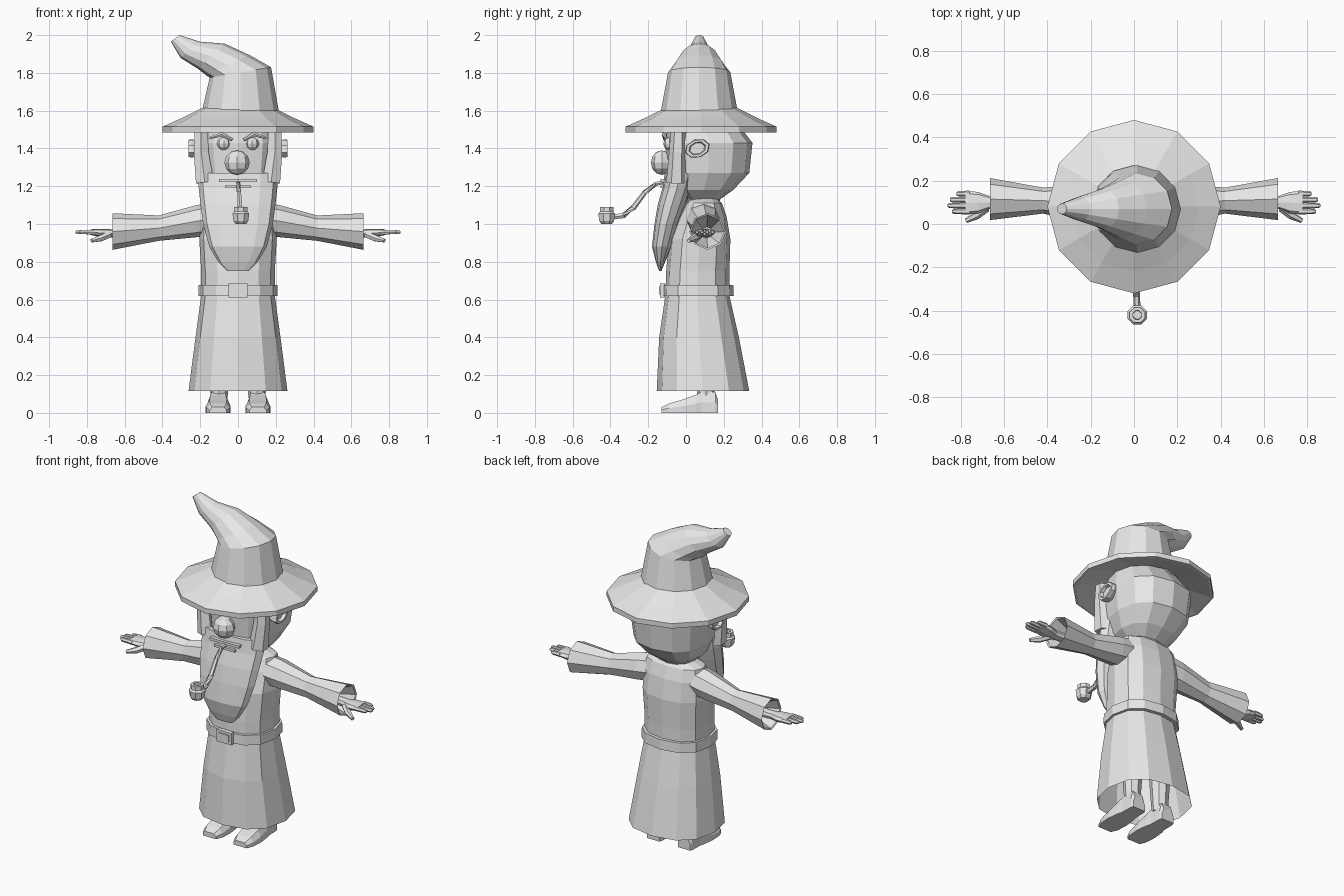
import bpy, bmesh, math
from mathutils import Vector

mat = bpy.data.materials.new("light grey")
mat.diffuse_color = (0.8, 0.8, 0.8, 1)


def finish(name, bm):
    bmesh.ops.recalc_face_normals(bm, faces=bm.faces)
    me = bpy.data.meshes.new(name)
    bm.to_mesh(me)
    bm.free()
    me.materials.append(mat)
    ob = bpy.data.objects.new(name, me)
    bpy.context.collection.objects.link(ob)
    return ob


def loft(name, rings, cap0=True, cap1=True):
    """Skin a list of point rings that share one point count."""
    bm = bmesh.new()
    vs = [[bm.verts.new(p) for p in r] for r in rings]
    n = len(vs[0])
    for a, b in zip(vs, vs[1:]):
        for i in range(n):
            j = (i + 1) % n
            bm.faces.new((a[i], a[j], b[j], b[i]))
    if cap0:
        bm.faces.new(vs[0])
    if cap1:
        bm.faces.new(vs[-1])
    return finish(name, bm)


def oval(c, u, v, n=12, p=2.0, phase=0.0):
    """Superellipse ring around c spanned by the half axes u and v."""
    c, u, v = Vector(c), Vector(u), Vector(v)
    pts = []
    for i in range(n):
        a = 2 * math.pi * (i + phase) / n
        co, si = math.cos(a), math.sin(a)
        pts.append(c + u * math.copysign(abs(co) ** (2 / p), co)
                   + v * math.copysign(abs(si) ** (2 / p), si))
    return pts


def level(z, rx, y0, y1, n=12, p=2.4, x=0.0):
    """Horizontal ring from its height, half width and front/back limits."""
    return oval((x, (y0 + y1) / 2, z), (rx, 0, 0), (0, (y1 - y0) / 2, 0), n, p)


def tube(name, pts, radii, n=6, flat=1.0):
    """Tapered tube along a path; flat squashes it on its second axis."""
    pts = [Vector(p) for p in pts]
    rings = []
    for i, p in enumerate(pts):
        t = (pts[min(i + 1, len(pts) - 1)] - pts[max(i - 1, 0)]).normalized()
        ref = Vector((0, 1, 0)) if abs(t.y) < 0.8 else Vector((1, 0, 0))
        u = t.cross(ref).normalized()
        rings.append(oval(p, u * radii[i], t.cross(u) * radii[i] * flat, n, 2, 0.5))
    return loft(name, rings)


def ball(name, loc, size, u=8, v=6):
    bm = bmesh.new()
    bmesh.ops.create_uvsphere(bm, u_segments=u, v_segments=v, radius=1)
    for w in bm.verts:
        w.co = Vector(w.co[k] * size[k] + loc[k] for k in range(3))
    return finish(name, bm)


def box(name, lo, hi):
    bm = bmesh.new()
    bmesh.ops.create_cube(bm, size=1)
    for w in bm.verts:
        w.co = Vector((lo[k] + hi[k]) / 2 + w.co[k] * (hi[k] - lo[k]) for k in range(3))
    return finish(name, bm)


# Hat: wide brim with a thin edge, then a crown bending over to one side
def brim(r, z):
    return oval((0, 0.08, z), (r, 0, 0), (0, r, 0))


loft("hat_brim", [brim(0.20, 1.54), brim(0.385, 1.485), brim(0.4, 1.485),
                  brim(0.4, 1.515), brim(0.30, 1.56), brim(0.19, 1.615)], False, False)
crown = [  # left x, left z, right x, right z, half depth
    (-0.19, 1.60, 0.22, 1.575, 0.205),
    (-0.15, 1.775, 0.175, 1.83, 0.165),
    (-0.165, 1.785, 0.06, 1.895, 0.135),
    (-0.21, 1.82, -0.07, 1.955, 0.095),
    (-0.305, 1.88, -0.20, 1.965, 0.055),
    (-0.355, 1.965, -0.31, 2.0, 0.025)]
loft("hat_crown", [oval(((a + c) / 2, 0.07, (b + d) / 2), ((c - a) / 2, 0, (d - b) / 2), (0, h, 0))
                   for a, b, c, d, h in crown], False)

# Head and neck
loft("head", [level(*r) for r in (
    (1.05, 0.08, 0.02, 0.16), (1.13, 0.11, 0.0, 0.18), (1.18, 0.17, -0.06, 0.25),
    (1.27, 0.215, -0.10, 0.335), (1.43, 0.235, -0.11, 0.352), (1.56, 0.19, -0.09, 0.25))])

# Beard hanging in front of the chest
loft("beard", [level(*r) for r in (
    (1.27, 0.212, -0.112, 0.05), (1.19, 0.208, -0.125, 0.03), (1.10, 0.198, -0.15, 0.0),
    (1.0, 0.185, -0.167, -0.04), (0.88, 0.152, -0.18, -0.075),
    (0.80, 0.105, -0.16, -0.11), (0.75, 0.055, -0.142, -0.13))])

# Face
ball("nose", (-0.005, -0.128, 1.325), (0.067, 0.058, 0.065))
box("upper_lip", (-0.10, -0.135, 1.222), (0.10, -0.10, 1.238))
box("lower_lip", (-0.07, -0.136, 1.19), (0.07, -0.10, 1.205))

# Robe: torso and open skirt
loft("robe_torso", [level(*r) for r in (
    (0.60, 0.195, -0.11, 0.23), (0.75, 0.195, -0.105, 0.23), (0.92, 0.205, -0.09, 0.235),
    (1.04, 0.20, -0.04, 0.215), (1.11, 0.185, 0.0, 0.19), (1.14, 0.10, 0.03, 0.165))])
loft("robe_skirt", [level(*r) for r in (
    (0.62, 0.195, -0.11, 0.23), (0.40, 0.225, -0.142, 0.28), (0.115, 0.262, -0.155, 0.335))],
    False, False)

# Belt and buckle
loft("belt", [level(*r) for r in (
    (0.618, 0.19, -0.10, 0.22), (0.618, 0.21, -0.127, 0.253),
    (0.678, 0.208, -0.125, 0.25), (0.678, 0.19, -0.10, 0.22))], False, False)
box("buckle", (-0.05, -0.137, 0.612), (0.05, -0.11, 0.685))
box("buckle_plate", (-0.033, -0.142, 0.627), (0.033, -0.136, 0.67))

# Pipe: curved stem and hollow eight-sided bowl
tube("pipe_stem", [(0, -0.10, 1.225), (0.0, -0.16, 1.212), (0.005, -0.22, 1.165),
                   (0.01, -0.28, 1.085), (0.012, -0.33, 1.045), (0.015, -0.40, 1.035)],
     [0.011, 0.012, 0.013, 0.015, 0.016, 0.015])
loft("pipe_bowl", [oval((0.015, -0.42, z), (r, 0, 0), (0, r, 0), 8, 2, 0.5) for z, r in (
    (1.0, 0.03), (1.015, 0.042), (1.055, 0.048), (1.065, 0.038),
    (1.09, 0.038), (1.09, 0.022), (1.04, 0.02))])

for s, side in ((1, "right"), (-1, "left")):
    # Closed eyes, brows, sideburns
    ball(side + "_eyelid", (s * 0.075, -0.088, 1.425), (0.036, 0.032, 0.034))
    tube(side + "_eyebrow", [(s * 0.03, -0.112, 1.445), (s * 0.085, -0.115, 1.475),
                             (s * 0.15, -0.105, 1.455)], [0.008, 0.014, 0.007])
    tube(side + "_sideburn", [(s * 0.195, -0.04, 1.50), (s * 0.195, -0.045, 1.38),
                              (s * 0.175, -0.05, 1.22)], [0.04, 0.045, 0.055])

    # Ear: tilted shell with a hollow
    loft(side + "_ear", [oval((s * x, 0.06, 1.40), (0, 0.064 * k, 0.022 * k),
                              (0, -0.016 * k, 0.046 * k), 8)
                         for x, k in ((0.20, 0.8), (0.245, 1), (0.262, 0.95),
                                      (0.262, 0.7), (0.243, 0.6))])

    # Sleeve with a flared open cuff turning inwards
    sleeve = [(0.15, 0.09, 0.09, 1.025, 0.085), (0.22, 0.095, 0.088, 1.015, 0.085),
              (0.42, 0.108, 0.06, 0.978, 0.067), (0.665, 0.115, 0.097, 0.96, 0.097),
              (0.66, 0.115, 0.088, 0.96, 0.088), (0.52, 0.11, 0.03, 0.955, 0.03)]
    loft(side + "_sleeve", [oval((s * x, y, z), (0, ry, 0), (0, 0, rz), 8, 2, 0.5 if x > 1 else 0)
                            for x, y, ry, z, rz in sleeve])

    # Hand: forearm and palm, four fingers, thumb
    loft(side + "_palm", [oval((s * x, y, z), (0, ry, 0), (0, 0, rz), 8, 2.6)
                          for x, y, ry, z, rz in ((0.54, 0.105, 0.028, 0.952, 0.025),
                                                  (0.67, 0.10, 0.03, 0.95, 0.022),
                                                  (0.72, 0.098, 0.05, 0.952, 0.022),
                                                  (0.78, 0.098, 0.054, 0.957, 0.015))])
    for k, (y, tip) in enumerate(((0.058, 0.84), (0.085, 0.86), (0.112, 0.85), (0.14, 0.82))):
        tube(f"{side}_finger_{k + 1}", [(s * 0.76, y, 0.957), (s * (tip - 0.01), y, 0.957),
                                        (s * tip, y, 0.957)], [0.014, 0.012, 0.007])
    tube(side + "_thumb", [(s * 0.68, 0.075, 0.945), (s * 0.725, 0.04, 0.925),
                           (s * 0.775, 0.015, 0.912)], [0.02, 0.019, 0.011])

    # Leg and shoe
    loft(side + "_leg", [level(z, r, 0.105 - r, 0.105 + r, 8, 2, s * 0.10)
                         for z, r in ((0.08, 0.045), (0.3, 0.06), (0.6, 0.075))])
    shoe = [(-0.13, 0.045, 0.03), (-0.09, 0.062, 0.05), (-0.02, 0.066, 0.07),
            (0.05, 0.058, 0.095), (0.08, 0.05, 0.11), (0.155, 0.048, 0.11), (0.17, 0.042, 0.07)]
    loft(side + "_shoe", [[(s * 0.105 + a * w, y, b * h) for a, b in (
        (-1, 0), (1, 0), (1, 0.5), (0.7, 1), (-0.7, 1), (-1, 0.5))] for y, w, h in shoe])
